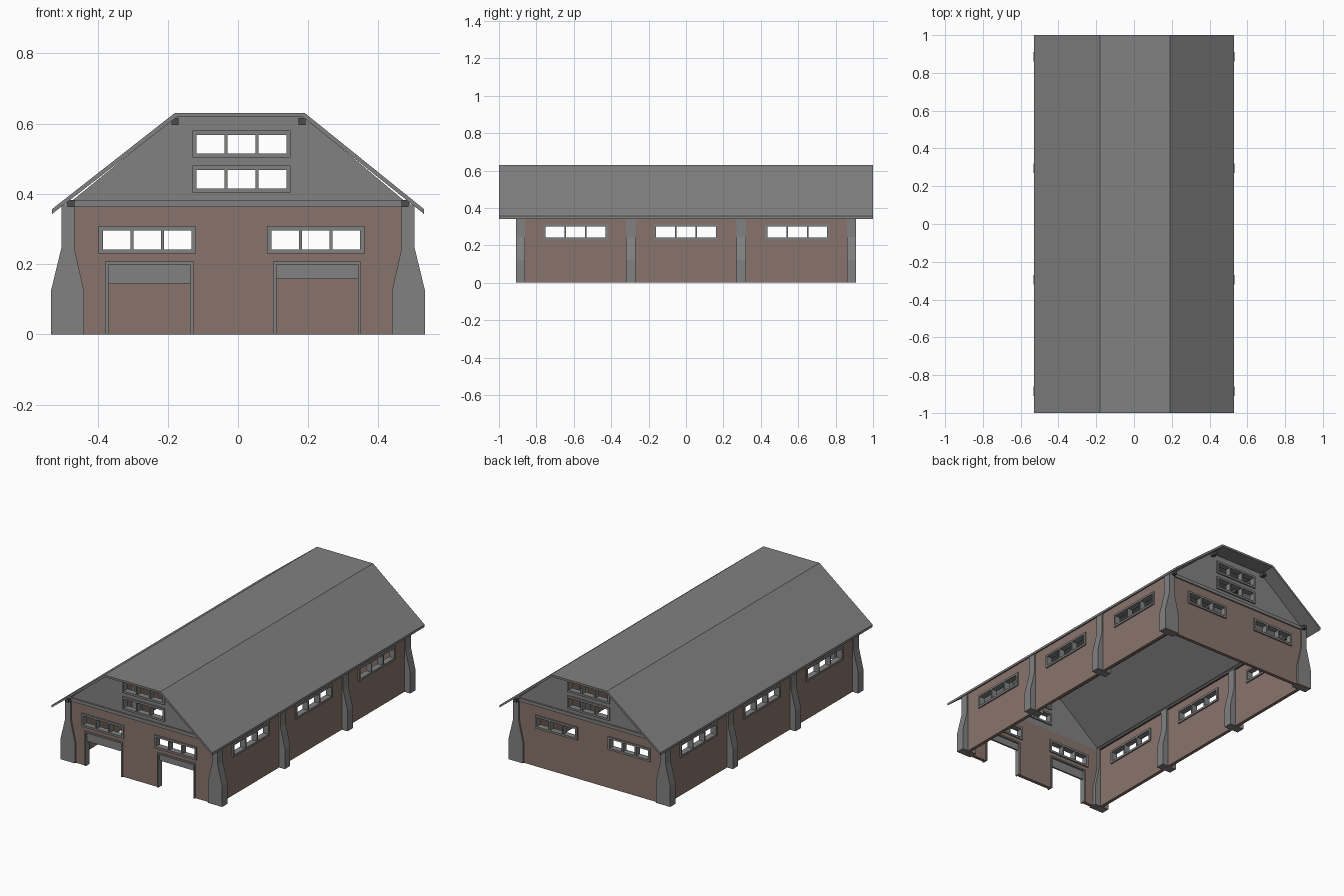
import bpy, bmesh
from mathutils import Matrix

if "Cube" in bpy.data.objects:
    bpy.data.objects.remove(bpy.data.objects["Cube"])


def material(name, rgb):
    m = bpy.data.materials.new(name)
    m.diffuse_color = (*rgb, 1)
    m.use_nodes = True
    m.node_tree.nodes["Principled BSDF"].inputs["Base Color"].default_value = m.diffuse_color
    return m


GREY = material("grey concrete", (0.22, 0.22, 0.22))
BROWN = material("brown brick", (0.25, 0.175, 0.15))
DARK = material("dark beam", (0.07, 0.07, 0.07))

FRONT = Matrix(((1, 0, 0, 0), (0, 0, -1, 0), (0, 1, 0, 0), (0, 0, 0, 1)))  # drawn in x, z
SIDE = Matrix(((0, 0, 1, 0), (1, 0, 0, 0), (0, 1, 0, 0), (0, 0, 0, 1)))    # drawn in y, z


def rect(u0, v0, u1, v1):
    return [(u0, v0), (u1, v0), (u1, v1), (u0, v1)]


def plate(name, loops, thick, plane, pos, mat):
    """Outline with holes, extruded to a slab centred at pos along its normal."""
    cu = bpy.data.curves.new(name, 'CURVE')
    cu.dimensions = '2D'
    cu.fill_mode = 'BOTH'
    cu.extrude = thick / 2
    for loop in loops:
        sp = cu.splines.new('POLY')
        sp.points.add(len(loop) - 1)
        for p, (u, v) in zip(sp.points, loop):
            p.co = (u, v, 0, 1)
        sp.use_cyclic_u = True
    tmp = bpy.data.objects.new(name + "_outline", cu)
    bpy.context.collection.objects.link(tmp)
    me = bpy.data.meshes.new_from_object(tmp.evaluated_get(bpy.context.evaluated_depsgraph_get()))
    bpy.data.objects.remove(tmp)
    bpy.data.curves.remove(cu)
    offset = (0, pos, 0) if plane is FRONT else (pos, 0, 0)
    me.transform(Matrix.Translation(offset) @ plane)
    bm = bmesh.new()
    bm.from_mesh(me)
    bmesh.ops.remove_doubles(bm, verts=bm.verts, dist=1e-5)
    bmesh.ops.recalc_face_normals(bm, faces=bm.faces)
    for f in bm.faces:
        f.smooth = False
    bm.to_mesh(me)
    bm.free()
    me.materials.clear()
    me.materials.append(mat)
    ob = bpy.data.objects.new(name, me)
    bpy.context.collection.objects.link(ob)
    return ob


def hole(w):
    return rect(w[0] + .005, w[1] + .005, w[2] - .005, w[3] - .005)


def window(name, w, plane, pos):
    """Frame with three open panes."""
    b, m = 0.012, 0.008
    u0, v0, u1, v1 = w
    pw = (u1 - u0 - 2 * b - 2 * m) / 3
    panes = [rect(u0 + b + i * (pw + m), v0 + b, u0 + b + i * (pw + m) + pw, v1 - b)
             for i in range(3)]
    plate(name, [rect(*w)] + panes, 0.036, plane, pos, GREY)


# Window and door layout
end_windows = [(-.397, .23, -.12, .308), (.083, .23, .36, .308)]
gable_windows = [(-.13, .403, .15, .48), (-.13, .503, .15, .58)]
side_windows = [(c - .172, .23, c + .172, .312) for c in (-.59, 0, .595)]
doors = [(-.378, -.127, .145), (.1, .35, .158)]   # left, right, shutter bottom

# End walls: the front has two door notches cut into its lower edge
notched = [(-.485, 0)]
for a, b, _ in doors:
    notched += [(a + .004, 0), (a + .004, .203), (b - .004, .203), (b - .004, 0)]
notched += [(.485, 0), (.485, .368), (-.485, .368)]
gable = [(-.49, .366), (.49, .366), (.188, .62), (-.178, .62)]
for tag, y, outline in (("front", -.89, notched), ("back", .89, rect(-.485, 0, .485, .368))):
    s = -1 if y < 0 else 1
    plate(tag + "_wall", [outline] + [hole(w) for w in end_windows], .02, FRONT, y, BROWN)
    plate(tag + "_gable", [gable] + [hole(w) for w in gable_windows], .02, FRONT, y, GREY)
    plate(tag + "_tie_beam", [rect(-.49, .362, .49, .382)], .012, FRONT, y + s * .012, GREY)
    for i, w in enumerate(end_windows + gable_windows):
        window(f"{tag}_window_{i + 1}", w, FRONT, y)

# Door frames and part-raised shutters
for i, (a, b, z) in enumerate(doors):
    frame = [(a, 0), (a, .207), (b, .207), (b, 0), (b - .009, 0), (b - .009, .198),
             (a + .009, .198), (a + .009, 0)]
    plate(f"door_frame_{i + 1}", [frame], .034, FRONT, -.89, GREY)
    plate(f"door_shutter_{i + 1}", [rect(a + .008, z, b - .008, .2)], .01, FRONT, -.89, GREY)

# Side walls, side windows and buttress columns
buttress = [(.438, 0), (.533, 0), (.533, .122), (.503, .245), (.503, .37), (.466, .37),
            (.466, .245), (.438, .122)]
for tag, s in (("left", -1), ("right", 1)):
    plate(tag + "_wall", [rect(-.88, 0, .88, .368)] + [hole(w) for w in side_windows],
          .02, SIDE, s * .485, BROWN)
    for i, w in enumerate(side_windows):
        window(f"{tag}_window_{i + 1}", w, SIDE, s * .485)
    for i, y in enumerate((-.885, -.295, .295, .885)):
        plate(f"{tag}_buttress_{i + 1}", [[(s * x, z) for x, z in buttress]], .05, FRONT, y, GREY)

# Roof shell: flat crown and two slopes
roof = [(-.53, .356), (-.18, .63), (.19, .63), (.53, .356), (.53, .342),
        (.185, .618), (-.175, .618), (-.53, .342)]
plate("roof", [roof], 2, FRONT, 0, GREY)

# Purlins running under the roof
for i, (x, z) in enumerate(((-.18, .606), (.182, .606), (-.476, .372), (.476, .372))):
    plate(f"purlin_{i + 1}", [rect(x - .01, z - .01, x + .01, z + .01)], 1.86, FRONT, 0, DARK)
